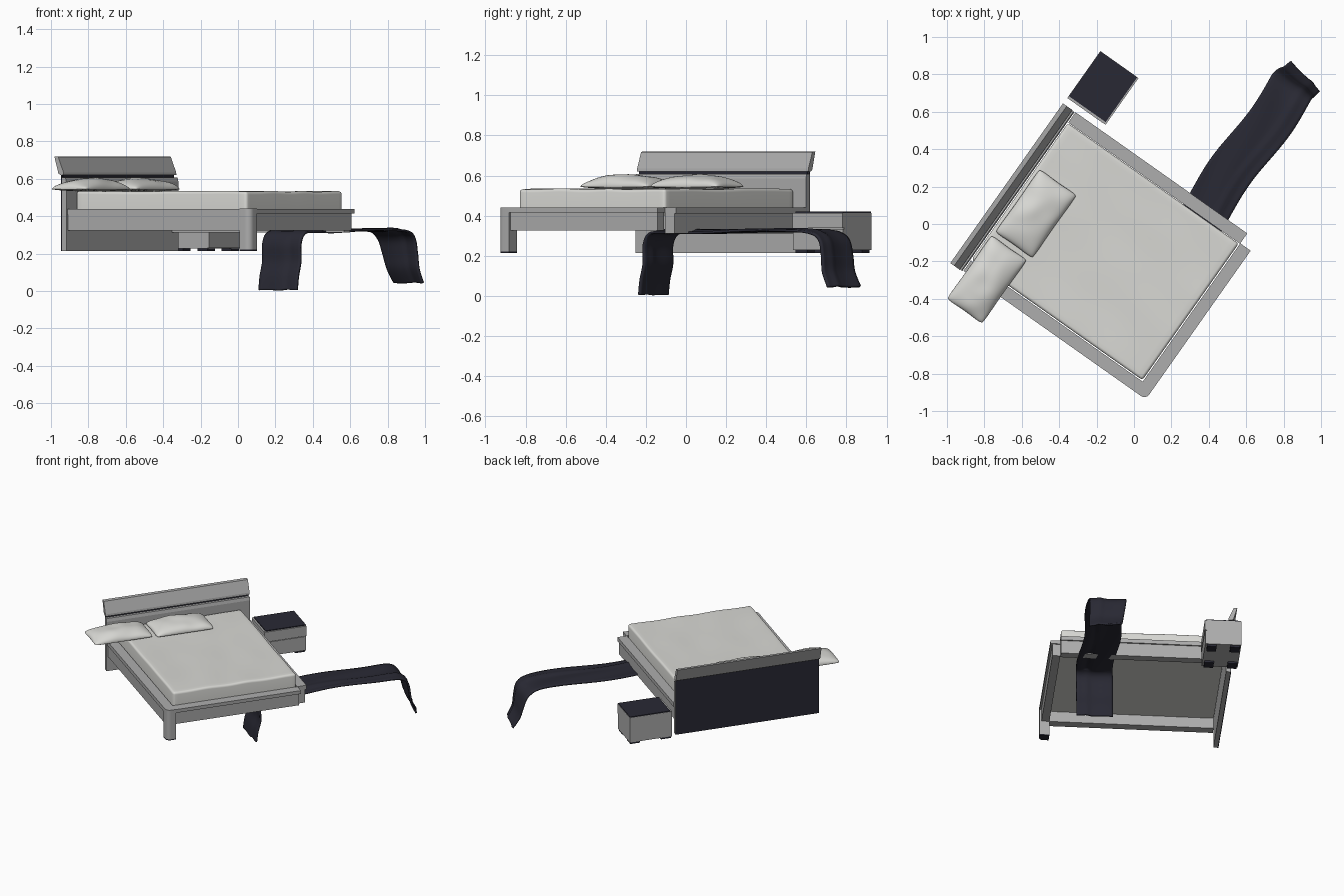
import bpy, bmesh, math
from mathutils import Matrix, Vector, noise

if "Cube" in bpy.data.objects:
    bpy.data.objects.remove(bpy.data.objects["Cube"], do_unlink=True)

# The whole set is built square, with x toward the foot of the bed, then turned
TURN = Matrix.Rotation(math.radians(-35.2), 4, 'Z')


def material(name, r, g, b):
    m = bpy.data.materials.new(name)
    m.use_nodes = True
    m.diffuse_color = (r, g, b, 1)
    m.node_tree.nodes["Principled BSDF"].inputs["Base Color"].default_value = (r, g, b, 1)
    return m


GREY = material("grey_wood", 0.42, 0.42, 0.42)
LINEN = material("pale_linen", 0.69, 0.69, 0.66)
DARK = material("dark_blue_grey", 0.022, 0.022, 0.034)


def finish(name, bm, mat, smooth=False):
    bmesh.ops.recalc_face_normals(bm, faces=bm.faces)
    me = bpy.data.meshes.new(name)
    bm.to_mesh(me)
    bm.free()
    me.materials.append(mat)
    ob = bpy.data.objects.new(name, me)
    bpy.context.scene.collection.objects.link(ob)
    ob.matrix_world = TURN
    if smooth:
        bpy.ops.object.select_all(action='DESELECT')
        ob.select_set(True)
        bpy.context.view_layer.objects.active = ob
        bpy.ops.object.shade_smooth_by_angle(angle=math.radians(40))
    return ob


def box_mesh(x, y, z):
    bm = bmesh.new()
    bmesh.ops.create_cube(bm, size=1)
    for v in bm.verts:
        for i, (lo, hi) in enumerate((x, y, z)):
            v.co[i] = hi if v.co[i] > 0 else lo
    return bm


def box(name, x, y, z, mat):
    return finish(name, box_mesh(x, y, z), mat)


def prism(name, pts, axis, lo, hi, mat, smooth=False):
    """Extrude a profile along y (points are x, z) or z (points are x, y)."""
    bm = bmesh.new()
    place = (lambda a, b: (a, lo, b)) if axis == 'y' else (lambda a, b: (a, b, lo))
    face = bm.faces.new([bm.verts.new(place(*p)) for p in pts])
    ext = bmesh.ops.extrude_face_region(bm, geom=[face])
    move = Vector((0, hi - lo, 0)) if axis == 'y' else Vector((0, 0, hi - lo))
    bmesh.ops.translate(bm, vec=move, verts=[g for g in ext['geom'] if isinstance(g, bmesh.types.BMVert)])
    return finish(name, bm, mat, smooth)


def grid(bm, nu, nv, fn):
    rows = [[bm.verts.new(fn(i / nu, j / nv)) for j in range(nv + 1)] for i in range(nu + 1)]
    for a, b in zip(rows, rows[1:]):
        for j in range(nv):
            bm.faces.new((a[j], b[j], b[j + 1], a[j + 1]))


# Bed rails: flat lip over a lower board
LEFT, RIGHT, HEAD, FOOT = -0.73, 0.308, -0.6, 0.592
W = 0.068
box("left_rail_lip", (HEAD, FOOT - W), (LEFT, LEFT + W), (0.41, 0.44), GREY)
box("left_rail_board", (HEAD, FOOT - W), (LEFT + 0.004, LEFT + W), (0.325, 0.41), GREY)
box("right_rail_lip", (HEAD, FOOT - W), (RIGHT - W, RIGHT), (0.41, 0.44), GREY)
box("right_rail_board", (HEAD, FOOT - W), (RIGHT - W, RIGHT - 0.01), (0.312, 0.41), GREY)
box("foot_rail_lip", (FOOT - W, FOOT), (LEFT + W, 0.243), (0.415, 0.44), GREY)
box("foot_rail_board", (FOOT - W, FOOT - 0.014), (LEFT + W, 0.235), (0.325, 0.415), GREY)

# Corner leg with a rounded outer edge
R = 0.032
leg = [(FOOT - W, LEFT), (FOOT - W, LEFT + W), (FOOT, LEFT + W)]
for k in range(9):
    a = -k * math.pi / 16
    leg.append((FOOT - R + R * math.cos(a), LEFT + R + R * math.sin(a)))
prism("corner_leg", leg, 'z', 0.222, 0.441, GREY, smooth=True)
prism("corner_leg_foot", leg, 'z', 0.215, 0.222, DARK)

# Headboard: upright panel, dark back, leaning top board
prism("headboard_panel", [(-0.634, 0.215), (-0.605, 0.215), (-0.605, 0.585), (-0.611, 0.608), (-0.634, 0.608)],
      'y', -0.735, 0.305, GREY)
box("headboard_back", (-0.64, -0.634), (-0.735, 0.305), (0.215, 0.63), DARK)
box("headboard_gap", (-0.634, -0.63), (-0.725, 0.295), (0.608, 0.63), DARK)
prism("headboard_top", [(-0.655, 0.628), (-0.64, 0.62), (-0.62, 0.62), (-0.622, 0.635), (-0.657, 0.718),
                        (-0.682, 0.72)], 'y', -0.737, 0.308, GREY)

# Mattress: soft-edged slab with a lightly creased top, resting between the rails
bm = box_mesh((-0.6, 0.518), (-0.656, 0.237), (0.4, 0.533))
flat = [e for e in bm.edges if abs(e.verts[0].co.z - e.verts[1].co.z) < 0.01]
bmesh.ops.subdivide_edges(bm, edges=flat, cuts=24, use_grid_fill=True)
sharp = [e for e in bm.edges if len(e.link_faces) == 2 and e.calc_face_angle() > 1
         and max(v.co.z for v in e.verts) > 0.5]
bmesh.ops.bevel(bm, geom=sharp, offset=0.016, segments=4, profile=0.5, affect='EDGES')
for v in bm.verts:
    if v.co.z > 0.5:
        v.co.z += 0.005 * noise.noise(Vector((v.co.x * 3 + v.co.y * 5, v.co.y * 3 - v.co.x * 2, 0.3)))
finish("mattress", bm, LINEN, smooth=True)


# Pillows: two bulging sheets pinched together at the rim
def pillow(name, cx, cy, lx, ly, seed):
    bm = bmesh.new()
    for top in (True, False):
        def point(u, v):
            a, b = -math.cos(math.pi * u), -math.cos(math.pi * v)
            corner = 1 - 0.05 * (a * b) ** 6
            x = a * (1 - 0.04 * (1 - b * b)) * corner * lx / 2
            y = b * (1 - 0.03 * (1 - a * a)) * corner * ly / 2
            bulge = max(0, (1 - a * a) * (1 - b * b)) ** 0.42
            wrinkle = 0.016 * bulge * noise.noise(Vector((x * 9, y * 9, seed)))
            z = 0.545 + (0.06 * bulge + wrinkle if top else -0.013 * bulge)
            return (cx + x, cy + y, z)
        grid(bm, 24, 30, point)
    bmesh.ops.remove_doubles(bm, verts=bm.verts, dist=0.0003)
    finish(name, bm, LINEN, smooth=True)


pillow("right_pillow", -0.46, -0.257, 0.25, 0.42, 1)
pillow("left_pillow", -0.472, -0.696, 0.238, 0.425, 5)

# Draped throw: a smooth path of (y, z) swept across its width
path = [(-0.01, 0.005), (0.0, 0.08), (0.02, 0.16), (0.02, 0.25), (0.05, 0.305), (0.12, 0.318), (0.35, 0.318),
        (0.6, 0.325), (0.85, 0.325), (1.02, 0.318), (1.09, 0.28), (1.115, 0.2), (1.13, 0.12), (1.17, 0.045)]


def along(t):
    s = t * (len(path) - 1)
    i = min(int(s), len(path) - 2)
    f = s - i
    p = [Vector(path[max(0, min(len(path) - 1, i + k))]) for k in (-1, 0, 1, 2)]
    return 0.5 * (2 * p[1] + (p[2] - p[0]) * f + (2 * p[0] - 5 * p[1] + 4 * p[2] - p[3]) * f * f
                  + (3 * p[1] - p[0] - 3 * p[2] + p[3]) * f ** 3)


def throw_point(u, v):
    y, z = along(u)
    end = max(0, u - 0.75) * 4
    x = 0.27 + 0.022 * end + (v - 0.5) * (0.25 - 0.03 * end) + 0.012 * math.sin(y * 9) * (1 - end)
    fold = 0.008 * math.exp(-((v - 0.72) / 0.07) ** 2) + 0.003 * math.sin(v * 9 + y * 7)
    flat = 1 if 0.08 < y < 1.05 else 0.4
    return (x, y + (1 - flat) * fold + 0.04 * end * (0.5 - v), z + flat * fold)


bm = bmesh.new()
grid(bm, 78, 16, throw_point)
throw = finish("draped_throw", bm, DARK, smooth=True)
solid = throw.modifiers.new("Thickness", 'SOLIDIFY')
solid.thickness, solid.offset = 0.012, 0

# Nightstand: case, two drawer fronts, dark top and feet
box("nightstand_case", (-0.68, -0.446), (0.345, 0.652), (0.228, 0.414), GREY)
box("nightstand_top", (-0.678, -0.438), (0.358, 0.65), (0.414, 0.42), DARK)
for name, z, front in (("upper_drawer", (0.338, 0.413), -0.43), ("lower_drawer", (0.229, 0.333), -0.434)):
    box(name, (-0.446, front), (0.346, 0.651), z, GREY)
for i, x in enumerate((-0.672, -0.512)):
    for j, y in enumerate((0.352, 0.575)):
        box(f"nightstand_foot_{i}{j}", (x, x + 0.065), (y, y + 0.07), (0.213, 0.228), DARK)
